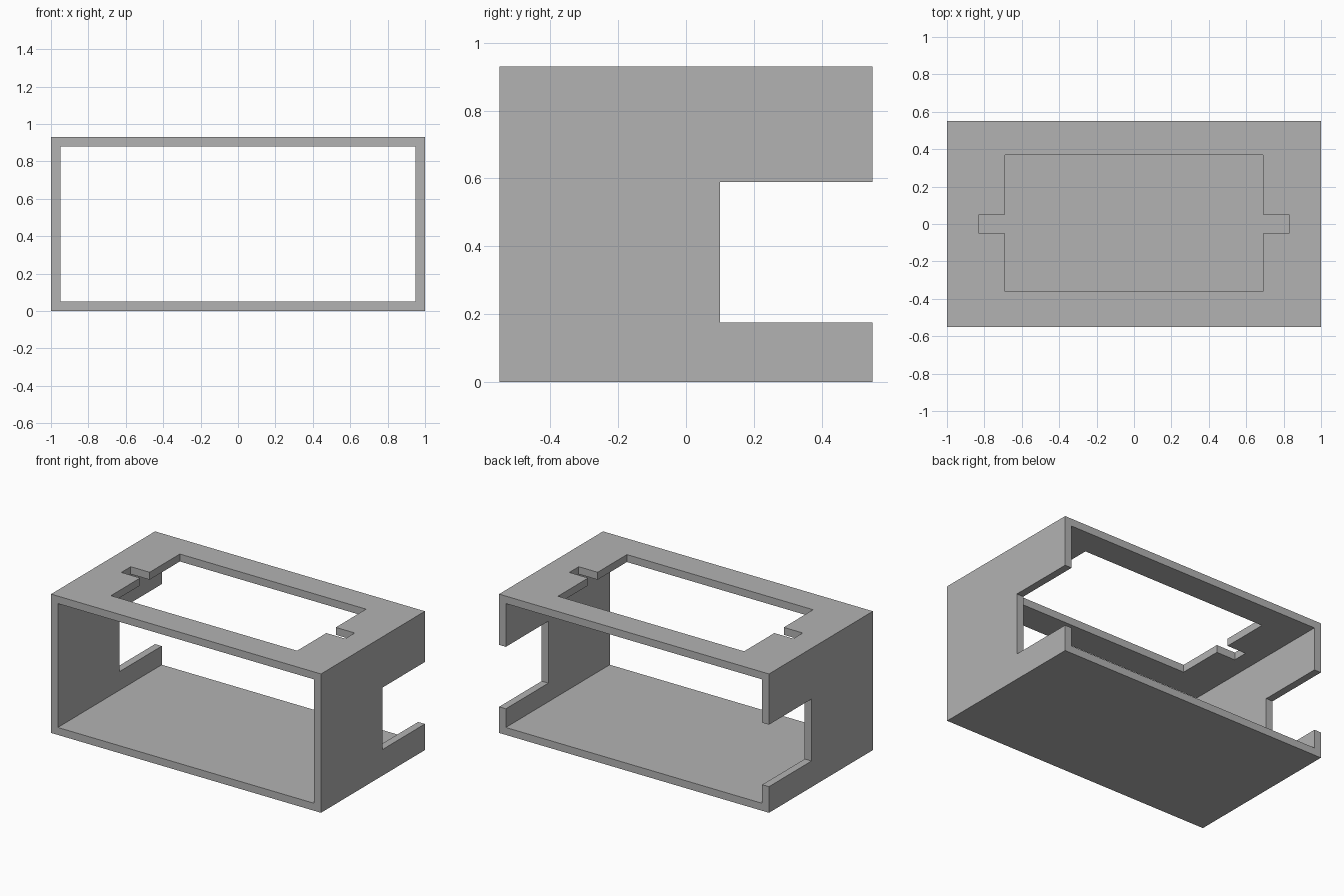
import bpy
import bmesh
from mathutils import Vector

cube = bpy.data.objects.get("Cube")
if cube:
    bpy.data.objects.remove(cube, do_unlink=True)

W, D, H, WALL = 1.0, 0.55, 0.93, 0.05    # half width, half depth, height, wall

grey = bpy.data.materials.new("light_grey")
grey.use_nodes = True
colour = (0.45, 0.45, 0.45, 1)
grey.diffuse_color = colour
grey.node_tree.nodes["Principled BSDF"].inputs["Base Color"].default_value = colour


def prism(name, points, sweep):
    """Extrude a closed outline along a vector."""
    bm = bmesh.new()
    face = bm.faces.new([bm.verts.new(p) for p in points])
    ext = bmesh.ops.extrude_face_region(bm, geom=[face], use_keep_orig=True)
    moved = [v for v in ext["geom"] if isinstance(v, bmesh.types.BMVert)]
    bmesh.ops.translate(bm, verts=moved, vec=Vector(sweep))
    bmesh.ops.recalc_face_normals(bm, faces=bm.faces)
    mesh = bpy.data.meshes.new(name)
    bm.to_mesh(mesh)
    bm.free()
    mesh.materials.append(grey)
    obj = bpy.data.objects.new(name, mesh)
    bpy.context.collection.objects.link(obj)
    return obj


def box(name, x, y, z):
    outline = [(x[0], y[0], z[0]), (x[1], y[0], z[0]),
               (x[1], y[1], z[0]), (x[0], y[1], z[0])]
    return prism(name, outline, (0, 0, z[1] - z[0]))


# Outer block
housing = box("housing", (-W, W), (-D, D), (0, H))

# Tunnel open at front and back
tunnel = box("tunnel_cutter", (-W + WALL, W - WALL), (-1, 1), (WALL, H - WALL))

# Notch through both side walls, open at the back
notch = box("side_notch_cutter", (-2, 2), (0.1, 1.2), (0.175, 0.59))

# Window in the roof with a narrow tab slot at each end
right_half = [(0.69, -0.36), (0.69, -0.05), (0.83, -0.05),
              (0.83, 0.05), (0.69, 0.05), (0.69, 0.37)]
outline = right_half + [(-x, y) for x, y in reversed(right_half)]
window = prism("roof_window_cutter", [(x, y, 0.7) for x, y in outline], (0, 0, 0.5))

# Cut the openings and drop the cutters
bpy.context.view_layer.objects.active = housing
for cutter in (tunnel, notch, window):
    cutter.hide_render = True
    mod = housing.modifiers.new(cutter.name, "BOOLEAN")
    mod.operation = "DIFFERENCE"
    mod.solver = "EXACT"
    mod.object = cutter
    bpy.ops.object.modifier_apply(modifier=mod.name)
    bpy.data.objects.remove(cutter, do_unlink=True)
